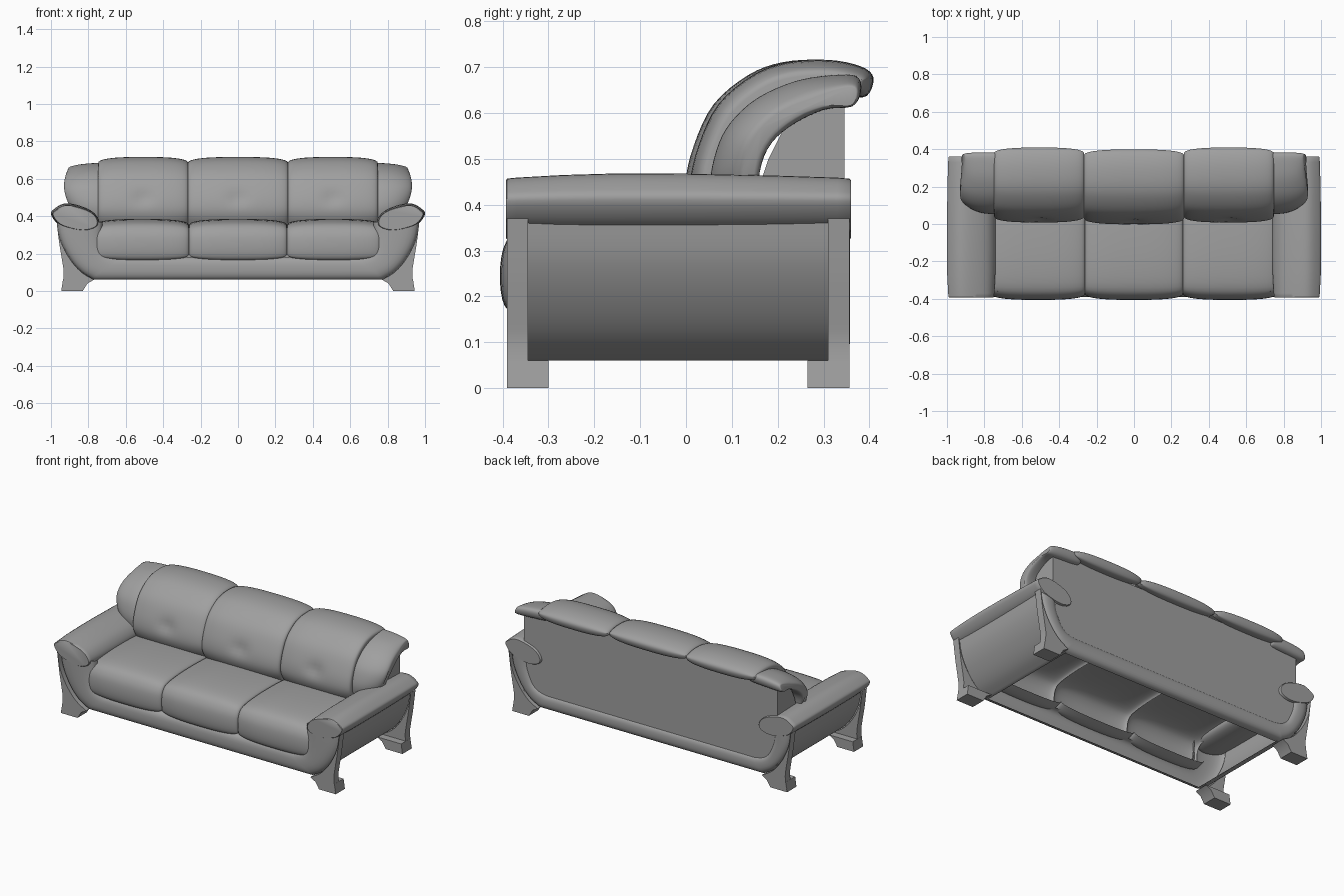
import bpy, bmesh, math

if "Cube" in bpy.data.objects:
    bpy.data.objects.remove(bpy.data.objects["Cube"])

GREY = bpy.data.materials.new("grey_leather")
GREY.diffuse_color = (.35, .35, .35, 1)
GREY.use_nodes = True
GREY.node_tree.nodes["Principled BSDF"].inputs["Base Color"].default_value = GREY.diffuse_color


def smooth_path(pts, k=5, closed=False):
    """Catmull-Rom resampling of a short 2D point list."""
    n, out = len(pts), []
    get = (lambda i: pts[i % n]) if closed else (lambda i: pts[min(max(i, 0), n - 1)])
    for i in range(n if closed else n - 1):
        a, b, c, d = (get(i + j) for j in (-1, 0, 1, 2))
        for s in range(k):
            t = s / k
            out.append(tuple(0.5 * (2 * b[m] + (c[m] - a[m]) * t
                       + (2 * a[m] - 5 * b[m] + 4 * c[m] - d[m]) * t * t
                       + (3 * b[m] - a[m] - 3 * c[m] + d[m]) * t ** 3) for m in (0, 1)))
    return out if closed else out + [pts[-1]]


def make(name, verts, faces, mirror=False):
    me = bpy.data.meshes.new(name)
    me.from_pydata(verts, [], faces)
    me.materials.append(GREY)
    bm = bmesh.new()
    bm.from_mesh(me)
    bmesh.ops.recalc_face_normals(bm, faces=bm.faces)
    bm.to_mesh(me)
    bm.free()
    ob = bpy.data.objects.new(name, me)
    bpy.context.collection.objects.link(ob)
    if mirror:
        ob.modifiers.new("mirror", 'MIRROR')
    return ob


def loft(name, rings, **kw):
    """Skin a list of equal closed rings and cap both ends."""
    n = len(rings[0])
    faces = [(r * n + i, r * n + (i + 1) % n, (r + 1) * n + (i + 1) % n, (r + 1) * n + i)
             for r in range(len(rings) - 1) for i in range(n)]
    faces += [tuple(range(n)), tuple(range((len(rings) - 1) * n, len(rings) * n))]
    return make(name, [v for r in rings for v in r], faces, **kw)


def prism_y(name, poly, y0, y1, **kw):
    return loft(name, [[(x, y, z) for x, z in poly] for y in (y0, y1)], **kw)


def prism_x(name, poly, x0, x1, **kw):
    return loft(name, [[(x, y, z) for y, z in poly] for x in (x0, x1)], **kw)


def pillow(name, x0, x1, prof, depth, power, dimple=None, wing=False, skirt=0, **kw):
    """Sweep a (y, z) profile across x, curling inward at both side edges."""
    path = smooth_path(prof, 4, wing)
    n, cols = len(path), 24
    rows = [(math.sin((c / cols - 0.5) * math.pi), 0) for c in range(cols + 1)]
    if skirt:
        rows = [(-1, skirt)] + rows + [(1, skirt)]
    verts, faces = [], []
    for u, wall in rows:
        curl = depth * (1 - max(0, 1 - abs(u) ** power) ** (1 / power))
        for i, (y, z) in enumerate(path):
            p = path[(i - 1) % n if wing else max(i - 1, 0)]
            q = path[(i + 1) % n if wing else min(i + 1, n - 1)]
            ty, tz = q[0] - p[0], q[1] - p[1]
            ln = math.hypot(ty, tz) or 1
            x = (x0 + x1) / 2 + u * (x1 - x0) / 2
            tip = min(1, max(.0, (.36 - y) / .1))
            d = curl * (.4 + .6 * tip if wing else 1) + wall * tip
            if dimple and y < 0.2:
                d += 0.015 * math.exp(-((x - (x0 + x1) / 2) / 0.05) ** 2 - ((z - dimple) / 0.04) ** 2)
            y, z = y + d * tz / ln, z - d * ty / ln
            if wing:  # outer end narrows below, sweeps back and drops a little
                t = (u + 1) / 2
                x -= 2.2 * (z - .57) ** 2 * t
                y += (.055 * t ** 3 - .03) * max(0, 1 - y / .36)
                z -= .016 * t * t * min(1, max(0, (z - .5) / .15))
            verts.append((x, y, z))
    for c in range(len(rows) - 1):
        for i in range(n if wing else n - 1):
            j = (i + 1) % n
            faces.append((c * n + i, c * n + j, (c + 1) * n + j, (c + 1) * n + i))
    if wing:
        faces += [tuple(range(n)), tuple(range(cols * n, (cols + 1) * n))]
    return make(name, verts, faces, **kw)


def u_frame(name, outer, inner, y_edge, y_face):
    """Half-round U-shaped rail between two matching curves."""
    both = [c + [(-x, z) for x, z in reversed(c)] for c in (outer, inner)]
    steps, verts = 12, []
    for (ox, oz), (ix, iz) in zip(*both):
        for k in range(steps + 1):
            s = (1 - math.cos(math.pi * k / steps)) / 2
            bulge = max(0, 1 - abs(2 * s - 1) ** 2.6) ** (1 / 2.6)
            verts.append((ox + (ix - ox) * s, y_edge + (y_face - y_edge) * bulge, oz + (iz - oz) * s))
    n = steps + 1
    make(name, verts, [(r * n + i, r * n + i + 1, r * n + n + i + 1, r * n + n + i)
                       for r in range(len(both[0]) - 1) for i in range(steps)])


# U-shaped front and back frames
outer = smooth_path([(.968, .37), (.955, .29), (.925, .215), (.88, .145), (.83, .095), (.77, .06)], 4)
front_in = smooth_path([(.725, .37), (.725, .31), (.72, .26), (.71, .22), (.68, .195), (.62, .182)], 4)
back_in = smooth_path([(.845, .37), (.84, .30), (.825, .25), (.80, .20), (.76, .172), (.70, .162)], 4)
u_frame("front_frame", outer, front_in, -.345, -.391)
u_frame("back_frame", outer, back_in, .31, .358)

# Curved side panels
side = [(x - .008, z) for x, z in outer]
prism_y("side_panel", side + [(x - .008, z) for x, z in reversed(side)], -.35, .32, mirror=True)

# Legs filling the outside of the frame curve, with deeper feet
leg_edge = smooth_path([(.945, 0), (.932, .09), (.94, .16), (.955, .25), (.97, .37)], 4)
leg = leg_edge + outer[1:] + [(.805, .04), (.83, .0)]
foot = [(.945, 0), (.936, .06), (.77, .06), (.805, .04), (.83, 0)]
for place, y0, y1, f0, f1 in (("front", -.39, -.345, -.389, -.30), ("back", .31, .357, .265, .356)):
    prism_y(place + "_leg", leg, y0, y1, mirror=True)
    prism_y(place + "_foot", foot, f0, f1, mirror=True)

# Padded arms, slightly fuller in the middle
arm = smooth_path([(1.0, .41), (.982, .438), (.93, .465), (.86, .458), (.78, .425), (.742, .375),
                   (.755, .338), (.82, .32), (.9, .333), (.965, .36)], 4, True)
stations = [(-.393, .82), (-.390, .87), (-.37, .90), (-.27, .98), (-.15, 1.03), (.0, 1.02),
            (.2, .96), (.33, .90), (.356, .87), (.36, .82)]
loft("arm", [[(.871 + (x - .871) * min((s + 1) / 2, 1), y,
               .395 + (z - .395) * (s if z > .395 else min((s + 1) / 2, 1))) for x, z in arm]
             for y, s in stations], mirror=True)

# Seat cushions, open underneath
seat = [(-.30, .18), (-.36, .163), (-.396, .18), (-.406, .25), (-.392, .32), (-.34, .365),
        (-.2, .383), (.0, .383), (.18, .37)]
for label, x0, x1 in (("left", -.762, -.262), ("middle", -.262, .262), ("right", .262, .762)):
    pillow(label + "_seat_cushion", x0, x1, seat, .035, 2.6)

# Back cushions rolling over the top
back = [(.05, .33), (.012, .39), (.002, .45), (.02, .53), (.065, .62), (.14, .683), (.215, .711),
        (.305, .716), (.375, .702), (.403, .677), (.388, .637), (.345, .635)]
for label, x0, x1, dy in (("left", -.748, -.266, .006), ("middle", -.268, .268, -.004),
                          ("right", .266, .748, .006)):
    pillow(label + "_back_cushion", x0, x1, [(y + dy, z) for y, z in back], .035, 2.6,
           dimple=.50, skirt=.06)

# Narrow wing rolls at both ends of the back
wing = [(.10, .36), (.075, .44), (.087, .52), (.115, .58), (.17, .635), (.247, .672), (.323, .685),
        (.372, .682), (.382, .655), (.363, .622), (.30, .612), (.225, .57), (.18, .52), (.16, .45),
        (.16, .36)]
pillow("wing_roll", .69, .93, wing, .03, 2.6, wing=True, mirror=True)

# Back panel and the filled sides under the rolls
prism_x("back_panel", [(.346, .14), (.346, .645), (.335, .645), (.335, .14)], -.872, .872)
prism_x("back_side", [(.346, .34), (.346, .635), (.27, .61), (.215, .57), (.18, .50), (.16, .44),
                      (.16, .34)], .862, .872, mirror=True)

# Smooth shading with crisp edges
for ob in bpy.context.collection.objects:
    ob.select_set(True)
    bpy.context.view_layer.objects.active = ob
bpy.ops.object.shade_smooth_by_angle(angle=math.radians(40))
